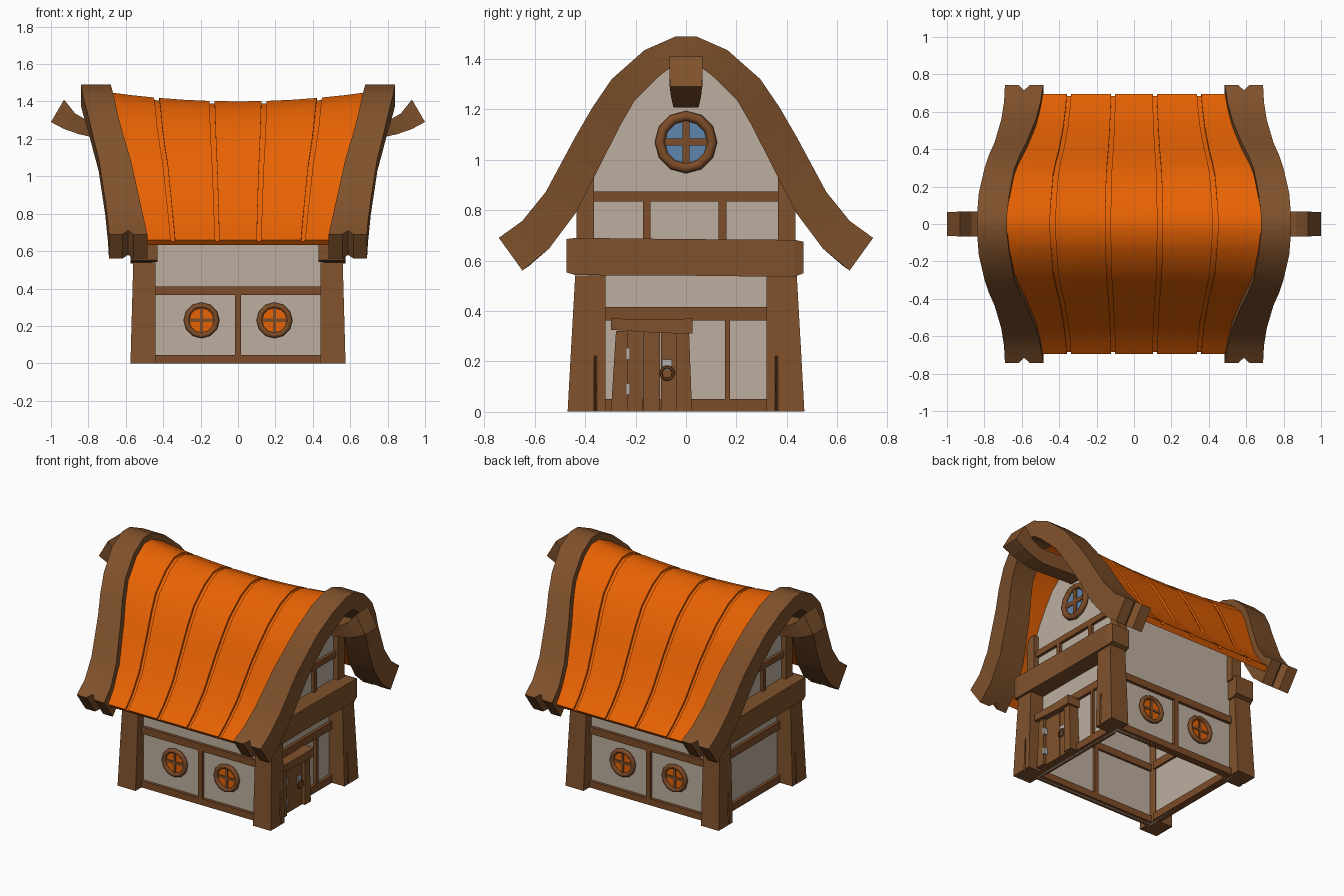
import bpy, bmesh, math
from mathutils import Vector

if "Cube" in bpy.data.objects:
    bpy.data.objects.remove(bpy.data.objects["Cube"])


def material(name, rgb):
    m = bpy.data.materials.new(name)
    m.diffuse_color = (*rgb, 1)
    m.use_nodes = True
    m.node_tree.nodes["Principled BSDF"].inputs["Base Color"].default_value = m.diffuse_color
    return m


TIMBER = material("timber brown", (0.215, 0.083, 0.025))
TRIM = material("trim brown", (0.205, 0.072, 0.021))
ORANGE = material("roof orange", (0.80, 0.122, 0.001))
PLASTER = material("plaster grey", (0.51, 0.43, 0.35))
BLUE = material("glass blue", (0.115, 0.24, 0.42))
METAL = material("metal grey", (0.45, 0.43, 0.41))


def loft(name, sections, mat, smooth=False):
    """Skin a row of closed sections, with caps on both ends."""
    bm = bmesh.new()
    rows = [[bm.verts.new(p) for p in s] for s in sections]
    n = len(rows[0])
    for a, b in zip(rows, rows[1:]):
        for i in range(n):
            j = (i + 1) % n
            bm.faces.new((a[i], a[j], b[j], b[i]))
    for r in (rows[0], rows[-1]):
        if n in (6, 10):  # strips: caps made of quads
            for i in range(n // 2 - 1):
                bm.faces.new((r[i], r[i + 1], r[n - 2 - i], r[n - 1 - i]))
        else:
            bm.faces.new(r)
    bmesh.ops.recalc_face_normals(bm, faces=bm.faces)
    me = bpy.data.meshes.new(name)
    bm.to_mesh(me)
    bm.free()
    me.materials.append(mat)
    ob = bpy.data.objects.new(name, me)
    bpy.context.collection.objects.link(ob)
    if smooth:
        bpy.ops.object.select_all(action='DESELECT')
        ob.select_set(True)
        bpy.context.view_layer.objects.active = ob
        bpy.ops.object.shade_smooth_by_angle(angle=math.radians(38))
    return ob


def box(name, x0, x1, y0, y1, z0, z1, mat):
    return loft(name, [[(x0, y0, z), (x1, y0, z), (x1, y1, z), (x0, y1, z)] for z in (z0, z1)], mat)


# Half roof profile: y, z, inner x and outer x of the verge board
HALF = [(.04, 1.49, .68, .84), (.165, 1.435, .665, .83), (.295, 1.32, .64, .80),
        (.37, 1.21, .61, .775), (.437, 1.095, .575, .745), (.557, .872, .525, .71),
        (.65, .757, .50, .695), (.743, .69, .485, .69)]


def offset(half, d):
    """Move the right-hand half profile inward by d(i) along its normals."""
    out = []
    for i, (y, z, *_) in enumerate(half):
        a, b = half[max(i - 1, 0)], half[min(i + 1, len(half) - 1)]
        if i == 0:
            a = (-b[0], b[1])
        t = Vector((b[0] - a[0], b[1] - a[1])).normalized()
        out.append((y + t.y * d(i), z - t.x * d(i)))
    return out


def full(half):
    return [(-p[0], *p[1:]) for p in reversed(half)] + list(half)


# Verge boards with a split notch in each end
inner = offset(HALF, lambda i: .11 + .05 * i / 7)
pairs = full([(o[0], o[1], q[0], q[1], o[2], o[3]) for o, q in zip(HALF, inner)])
n = len(HALF)
for sx in (-1, 1):
    secs = []
    for k, (oy, oz, qy, qz, xi, xo) in enumerate(pairs):
        if k < n:
            qy = -qy
        xm = (xi + xo) / 2
        end = k in (0, len(pairs) - 1)
        dy, dz = (math.copysign(.028, -oy), .02) if end else (0, 0)
        xs = [(xi, 0), (xm - .03, 0), (xm, 1), (xm + .03, 0), (xo, 0)]
        secs.append([(sx * x, oy + dy * f, oz + dz * f) for x, f in xs] +
                    [(sx * x, qy + dy * f, qz + dz * f) for x, f in reversed(xs)])
    loft("verge_board", secs, TIMBER, True)

# Sagging roof: under-sheet plus five raised panels
RHALF = HALF[:-1] + [(.722, .69, .487, .69)]


def roof_strip(name, u0, u1, d0, d1, mat):
    top = offset(RHALF, lambda i: d0)
    bot = offset(RHALF, lambda i: d1)
    rows = full([(t[0], t[1], b[0], b[1], h[2] + .015) for t, b, h in zip(top, bot, RHALF)])
    secs = []
    for k, (ty, tz, by, bz, w) in enumerate(rows):
        if k < n:
            by = -by
        fade = max(0, (tz - .66) / .8)
        a, b = [u * (1 + .11 * (1 - fade)) if abs(u) < .9 else u for u in (u0, u1)]
        us = (a, (a + b) / 2, b)
        sag = [.05 * (1 - u * u) * fade for u in us]
        secs.append([(u * w, ty, tz - s) for u, s in zip(us, sag)] +
                    [(u * w, by, bz - s) for u, s in reversed(list(zip(us, sag)))])
    loft(name, secs, mat, True)


cuts = [-1, -.625, -.2, .2, .625, 1]
for a, b in zip(cuts, cuts[1:]):
    roof_strip("roof_panel", a + .02, b - .02, .04, .068, ORANGE)
    roof_strip("roof_under_sheet", a, b, .054, .078, ORANGE)

# Plaster walls
g = offset(HALF, lambda i: .09)[:5] + [(.39, .985), (.39, .0)]
for s in (-1, 1):
    loft("gable_wall", [[(s * x, y, z) for y, z in full(g)] for x in (.445, .46)], PLASTER)
    box("side_wall", -.445, .445, s * .372, s * .387, 0, .985, PLASTER)

# Corner posts with a crack low on the gable face
for sx in (-1, 1):
    for sy in (-1, 1):
        secs = []
        for z, ox, oy, c in ((0, .575, .47, .03), (.22, .569, .458, 0), (.54, .56, .44, 0)):
            pts = [(.44, .32), (ox, .32), (ox, .354), (ox - c, .36), (ox, .366), (ox, oy), (.44, oy)]
            secs.append([(sx * x, sy * y, z) for x, y in pts])
        loft("corner_post", secs, TIMBER)
        # Short upper posts
        y0, y1 = sorted((sy * .365, sy * .435))
        box("upper_post", sx * .42, sx * .495, y0, y1, .66, .985, TIMBER)

for sx in (-1, 1):
    # Heavy cross beam, slightly uneven
    loft("cross_beam", [[(sx * .43, y, a), (sx * xo, y, a), (sx * xo, y, b), (sx * .43, y, b)]
                        for y, a, b, xo in ((-.475, .553, .685, .565), (-.44, .542, .69, .575), (0, .54, .685, .57),
                                            (.43, .535, .682, .575), (.467, .55, .675, .565))], TIMBER)
    # Curved ridge beam end
    loft("ridge_beam", [[(sx * xb, -wb, zb), (sx * xb, wb, zb), (sx * xt, .066, zt), (sx * xt, -.066, zt)]
                        for xb, zb, xt, zt, wb in ((.44, 1.22, .44, 1.31, .05), (.77, 1.208, .75, 1.297, .05),
                                                   (.85, 1.225, .81, 1.302, .054), (.93, 1.253, .87, 1.335, .06),
                                                   (1.0, 1.29, .93, 1.41, .064))], TIMBER)
    # Gable timber framing
    rails = [("gable_upper_rail", -.37, .37, .835, .875), ("gable_stud", -.17, -.14, .66, .84),
             ("gable_stud", .13, .16, .66, .84), ("gable_lower_rail", -.33, .33, .362, .415),
             ("gable_sill", -.33, .33, 0, .05)]
    if sx > 0:
        rails.append(("entrance_stud", .155, .175, .04, .37))
    for name, y0, y1, z0, z1 in rails:
        box(name, sx * .43, sx * .48, y0, y1, z0, z1, TRIM)

# Side wall framing
for sy in (-1, 1):
    for name, x0, x1, z0, z1 in (("side_sill", -.45, .45, 0, .045), ("side_rail", -.45, .45, .365, .412),
                                 ("side_stud", -.015, .015, .04, .37)):
        box(name, x0, x1, sy * .357, sy * .407, z0, z1, TRIM)


def round_window(c, out, r, minor, bar, glass):
    """Round window at c facing along out: pane, ring and cross bars."""
    c, out = Vector(c), Vector(out)
    rot = out.to_track_quat('Z', 'Y').to_euler()
    bpy.ops.mesh.primitive_torus_add(major_segments=12, minor_segments=8, major_radius=r,
                                     minor_radius=minor, location=c + out * .01, rotation=rot)
    ring = bpy.context.object
    ring.name = "window_ring"
    ring.data.materials.append(TRIM)
    bpy.ops.object.shade_smooth()
    bpy.ops.mesh.primitive_cylinder_add(vertices=12, radius=r, depth=.008, location=c + out * .004, rotation=rot)
    pane = bpy.context.object
    pane.name = "window_pane"
    pane.data.materials.append(glass)
    side = Vector((abs(out.y), abs(out.x), 0))
    for h, v in ((r, bar), (bar, r)):
        e = side * h + Vector((abs(out.x), abs(out.y), 0)) * .014
        box("window_bar", c.x - e.x, c.x + e.x, c.y - e.y, c.y + e.y, c.z - v, c.z + v, TRIM)


for s in (-1, 1):
    round_window((s * .462, 0, 1.07), (s, 0, 0), .104, .02, .014, BLUE)
    for x in (-.195, .195):
        round_window((x, s * .389, .23), (0, s, 0), .081, .015, .009, ORANGE)

# Door on the right gable
for name, b0, b1, t0, t1 in (("door_jamb", -.298, -.232, -.278, -.232), ("door_jamb", -.04, .024, -.04, .012)):
    loft(name, [[(.45, a, z), (.53, a, z), (.53, b, z), (.45, b, z)]
                for a, b, z in ((b0, b1, 0), (t0, t1, .32))], TIMBER)
loft("door_header", [[(.45, y, a), (.55, y, a), (.55, y, b), (.45, y, b)]
                     for y, a, b in ((-.297, .325, .37), (-.1, .312, .365), (.026, .31, .37))], TIMBER)
for y0, y1 in ((-.232, -.173), (-.17, -.103), (-.1, -.04)):
    box("door_plank", .46, .51, y0, y1, 0, .32, TIMBER)
for z in (.09, .23):
    box("door_hinge", .505, .535, -.236, -.222, z - .022, z + .022, METAL)
box("handle_plate", .505, .517, -.095, -.055, .165, .208, METAL)
bpy.ops.mesh.primitive_torus_add(major_segments=12, minor_segments=6, major_radius=.025, minor_radius=.006,
                                 location=(.521, -.075, .153), rotation=(0, math.pi / 2, 0))
bpy.context.object.name = "handle_ring"
bpy.context.object.data.materials.append(TRIM)
